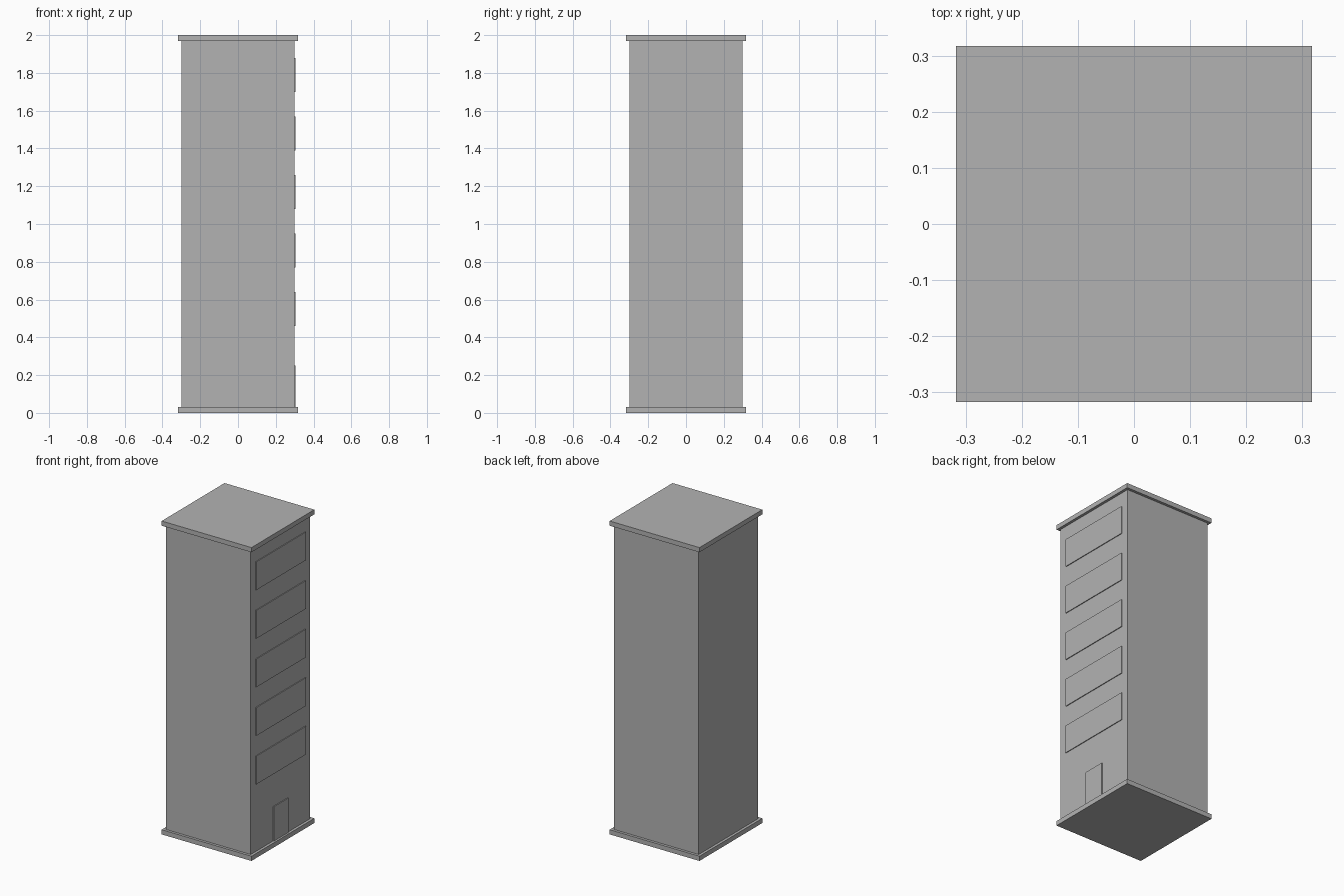
import bpy

if "Cube" in bpy.data.objects:
    bpy.data.objects.remove(bpy.data.objects["Cube"])

# One plain grey for the whole tower
grey = bpy.data.materials.new("plain grey")
grey.diffuse_color = (0.45, 0.45, 0.45, 1)
grey.use_nodes = True
grey.node_tree.nodes["Principled BSDF"].inputs["Base Color"].default_value = grey.diffuse_color


def box(name, x, y, z):
    """Add a box spanning the given (min, max) ranges."""
    bpy.ops.mesh.primitive_cube_add(
        size=1, location=[(a + b) / 2 for a, b in (x, y, z)])
    ob = bpy.context.object
    ob.name = name
    ob.scale = [b - a for a, b in (x, y, z)]
    bpy.ops.object.transform_apply(location=False, rotation=False, scale=True)
    ob.data.materials.append(grey)
    return ob


WALL = 0.30      # half width of the tower
SLAB = 0.317     # half width of base and roof
T = 0.03         # slab thickness
PLATE = (WALL - 0.002, WALL + 0.005)

# Tower body between two overhanging slabs
box("base_slab", (-SLAB, SLAB), (-SLAB, SLAB), (0, T))
box("tower_body", (-WALL, WALL), (-WALL, WALL), (T, 2 - T))
box("roof_slab", (-SLAB, SLAB), (-SLAB, SLAB), (2 - T, 2))

# Door and a column of wide windows on the right side
box("door", PLATE, (-0.073, 0.073), (T, 0.25))
for i in range(5):
    z = 0.46 + 0.31 * i
    box(f"window_{i + 1}", PLATE, (-0.25, 0.25), (z, z + 0.18))
